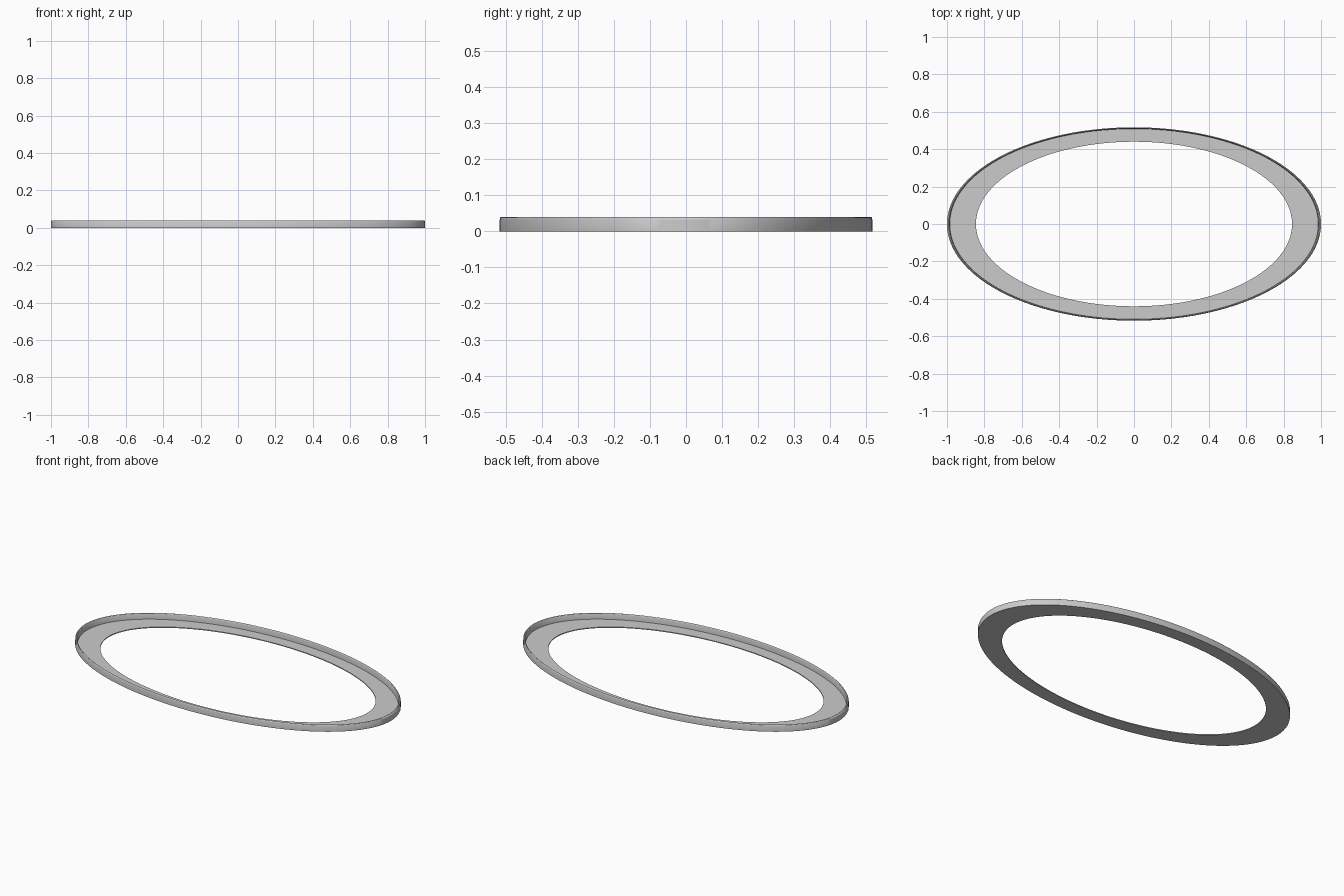
import bpy, bmesh, math

if "Cube" in bpy.data.objects:
    bpy.data.objects.remove(bpy.data.objects["Cube"])

A, B = 1.0, 0.517        # outer half-axes
SEG = 160

# (scale in x, scale in y, z) cross-section, swept round the ellipse
PROFILE = [
    (0.845, 0.440, 0.0),      # hole edge, underside
    (A, B, 0.0),              # outer foot
    (A, B, 0.033),            # outer wall
    (0.997, 0.5155, 0.038),   # rounded lip
    (0.993, 0.5135, 0.040),
    (0.989, 0.5115, 0.038),
    (0.986, 0.510, 0.033),
    (0.985, 0.509, 0.005),    # foot of inner wall
    (0.845, 0.440, 0.005),    # hole edge, floor
]


def sweep_ellipse(name, profile):
    bm = bmesh.new()
    rings = []
    for i in range(SEG):
        a = 2 * math.pi * i / SEG
        rings.append([bm.verts.new((x * math.cos(a), y * math.sin(a), z))
                      for x, y, z in profile])
    n = len(profile)
    for i in range(SEG):
        r, s = rings[i], rings[(i + 1) % SEG]
        for j in range(n):
            k = (j + 1) % n
            bm.faces.new((r[j], s[j], s[k], r[k]))
    bmesh.ops.recalc_face_normals(bm, faces=bm.faces)
    mesh = bpy.data.meshes.new(name)
    bm.to_mesh(mesh)
    bm.free()
    ob = bpy.data.objects.new(name, mesh)
    bpy.context.collection.objects.link(ob)
    return ob


# Flat oval floor with a raised outer rim
tray = sweep_ellipse("oval_rimmed_ring", PROFILE)
bpy.context.view_layer.objects.active = tray
tray.select_set(True)
bpy.ops.object.shade_smooth_by_angle(angle=math.radians(30))
